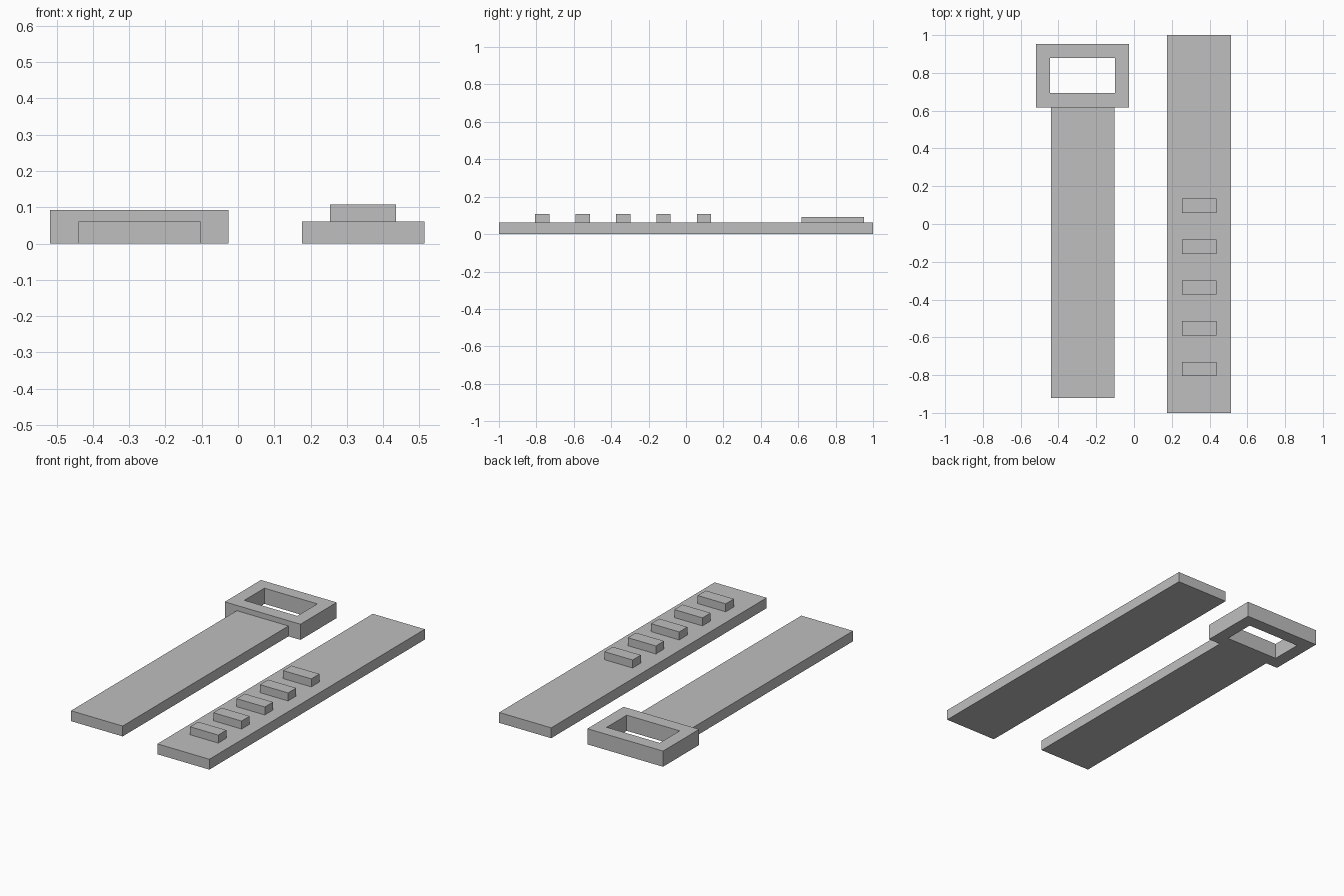
import bpy
import bmesh

cube = bpy.data.objects.get("Cube")
if cube:
    bpy.data.objects.remove(cube, do_unlink=True)

# Single flat grey
GREY = (0.52, 0.52, 0.52, 1.0)
grey = bpy.data.materials.new("light_grey")
grey.use_nodes = True
grey.diffuse_color = GREY
grey.node_tree.nodes["Principled BSDF"].inputs["Base Color"].default_value = GREY


def make_object(name, bm):
    bmesh.ops.recalc_face_normals(bm, faces=bm.faces)
    mesh = bpy.data.meshes.new(name)
    bm.to_mesh(mesh)
    bm.free()
    mesh.materials.append(grey)
    obj = bpy.data.objects.new(name, mesh)
    bpy.context.collection.objects.link(obj)
    return obj


def box(name, x, y, z):
    bm = bmesh.new()
    bmesh.ops.create_cube(bm, size=1)
    for v in bm.verts:
        for axis, (low, high) in enumerate((x, y, z)):
            v.co[axis] = low if v.co[axis] < 0 else high
    return make_object(name, bm)


def frame(name, outer, inner, z):
    """Rectangular ring with walls on the outside and around the opening."""
    bm = bmesh.new()

    def loop(rect, height):
        (x0, x1), (y0, y1) = rect
        corners = ((x0, y0), (x1, y0), (x1, y1), (x0, y1))
        return [bm.verts.new((px, py, height)) for px, py in corners]

    rings = [loop(outer, z[0]), loop(outer, z[1]),
             loop(inner, z[1]), loop(inner, z[0])]
    for k, a in enumerate(rings):
        b = rings[(k + 1) % 4]
        for i in range(4):
            j = (i + 1) % 4
            bm.faces.new((a[i], a[j], b[j], b[i]))
    return make_object(name, bm)


STRAP_Z = (0.0, 0.061)

# Strap with the buckle at its back end
box("buckle_strap", (-0.44, -0.104), (-0.922, 0.617), STRAP_Z)
frame("buckle_frame",
      ((-0.518, -0.026), (0.617, 0.953)),
      ((-0.444, -0.1), (0.693, 0.879)),
      (0.0, 0.092))

# Plain strap with a row of raised ridges
box("ridged_strap", (0.176, 0.514), (-1.0, 1.0), STRAP_Z)
for i in range(5):
    y = 0.096 - 0.216 * i
    box(f"strap_ridge_{i + 1}", (0.253, 0.436), (y - 0.038, y + 0.038),
        (STRAP_Z[1], 0.108))
